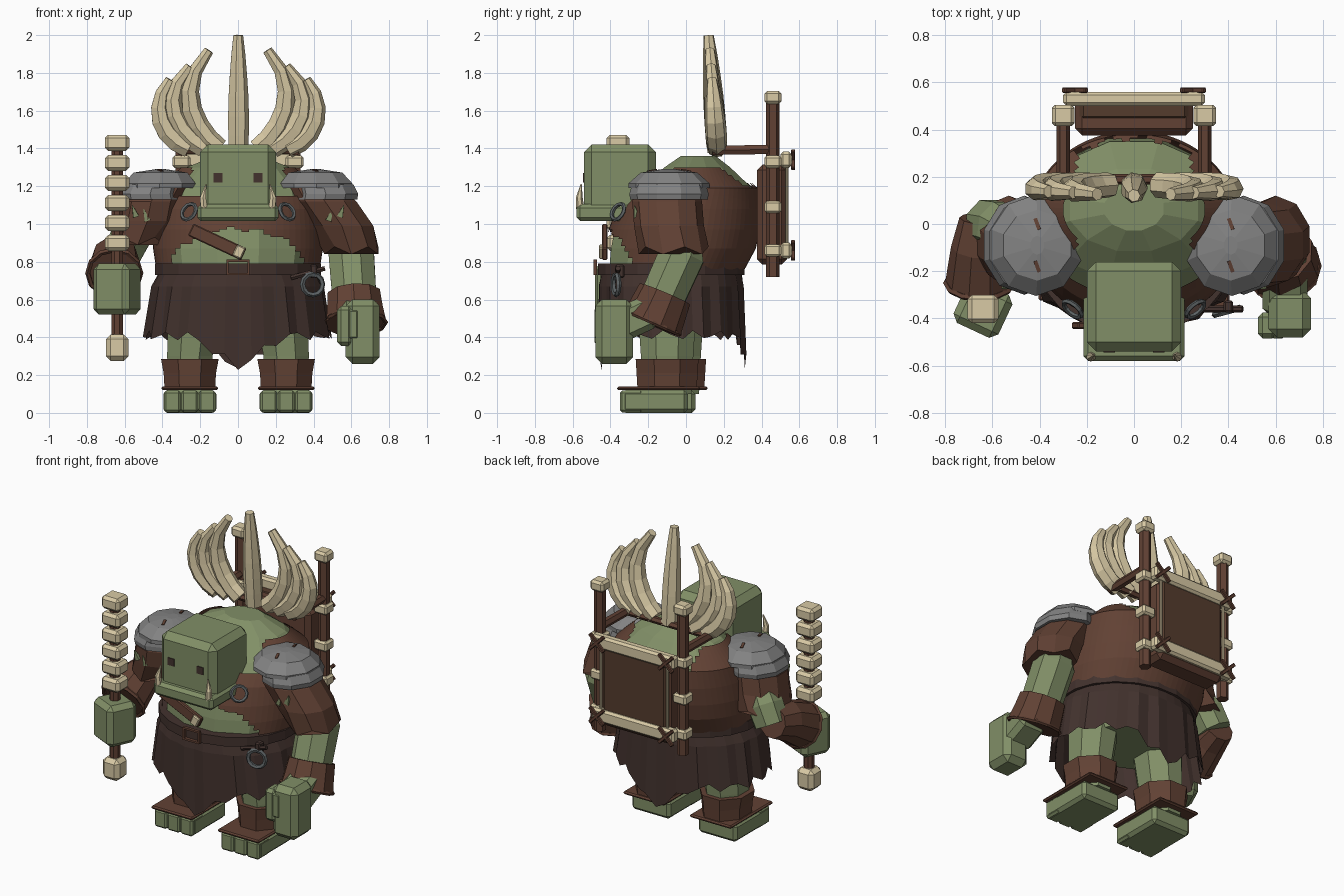
import bpy, bmesh, math
from mathutils import Vector, Euler
from mathutils.geometry import interpolate_bezier

if "Cube" in bpy.data.objects:
    bpy.data.objects.remove(bpy.data.objects["Cube"])


def material(name, *rgb):
    m = bpy.data.materials.new(name)
    m.use_nodes = True
    m.diffuse_color = (*rgb, 1)
    m.node_tree.nodes["Principled BSDF"].inputs["Base Color"].default_value = (*rgb, 1)
    return m


skin = material("green skin", .22, .275, .135)
bone = material("bone", .69, .59, .375)
leather = material("brown leather", .12, .053, .034)
cloth = material("dark cloth", .055, .032, .027)
hide = material("dark hide", .09, .045, .027)
iron = material("grey iron", .225, .225, .225)
steel = material("dark steel", .11, .125, .13)


def finish(name, bm, mat, loc=(0, 0, 0), rot=(0, 0, 0)):
    bmesh.ops.recalc_face_normals(bm, faces=bm.faces)
    me = bpy.data.meshes.new(name)
    bm.to_mesh(me)
    bm.free()
    me.materials.append(mat)
    ob = bpy.data.objects.new(name, me)
    ob.location = loc
    ob.rotation_euler = Euler([math.radians(a) for a in rot])
    bpy.context.scene.collection.objects.link(ob)


def loft(name, rings, mat, caps=True, keep=None):
    """Skin a list of rings; keep() filters faces by their centre."""
    bm = bmesh.new()
    rows = [[bm.verts.new(p) for p in r] for r in rings]
    n = len(rows[0])
    for a, b in zip(rows, rows[1:]):
        for i in range(n):
            j = (i + 1) % n
            bm.faces.new((a[i], a[j], b[j], b[i]))
    if caps:
        bm.faces.new(rows[0])
        bm.faces.new(rows[-1])
    if keep:
        gone = [f for f in bm.faces if not keep(f.calc_center_median())]
        bmesh.ops.delete(bm, geom=gone, context='FACES')
    finish(name, bm, mat)


def oval(x, y, z, rx, ry, n=10, jag=0):
    out = []
    for i in range(n):
        a = math.tau * (i + .5) / n
        out.append((x + rx * math.cos(a), y + ry * math.sin(a), z + jag * (-1) ** i))
    return out


def tube(name, path, radii, mat, n=6):
    path = [Vector(p) for p in path]
    rings = []
    for i, p in enumerate(path):
        d = (path[min(i + 1, len(path) - 1)] - path[max(i - 1, 0)]).normalized()
        ref = Vector((1, 0, 0)) if abs(d.y) > .8 else Vector((0, 1, 0))
        u = d.cross(ref).normalized()
        v = d.cross(u)
        rings.append([p + radii[i] * (u * math.cos(t) + v * math.sin(t))
                      for t in (math.tau * (k + .5) / n for k in range(n))])
    loft(name, rings, mat)


def box(name, loc, size, mat, bevel=.01, rot=(0, 0, 0)):
    bm = bmesh.new()
    bmesh.ops.create_cube(bm, size=1)
    bmesh.ops.scale(bm, vec=size, verts=bm.verts)
    if bevel:
        bmesh.ops.bevel(bm, geom=bm.edges[:], offset=bevel, segments=1, affect='EDGES')
    finish(name, bm, mat, loc, rot)


def hoop(name, loc, radius, thick, mat, rot=(90, 0, 0), n=12):
    bm = bmesh.new()
    grid = []
    for i in range(n):
        a = math.tau * i / n
        grid.append([bm.verts.new(((radius + thick * math.cos(b)) * math.cos(a),
                                   (radius + thick * math.cos(b)) * math.sin(a),
                                   thick * math.sin(b)))
                     for b in (math.tau * k / 5 for k in range(5))])
    for i in range(n):
        for k in range(5):
            a, b, m = grid[i], grid[(i + 1) % n], (k + 1) % 5
            bm.faces.new((a[k], b[k], b[m], a[m]))
    finish(name, bm, mat, loc, rot)


# Body: (height, half width, front, back)
BODY = [(.5, .3, -.28, .2), (.74, .41, -.42, .28), (.87, .43, -.41, .35),
        (.97, .43, -.39, .37), (1.08, .42, -.35, .375), (1.19, .4, -.25, .36),
        (1.3, .28, -.12, .24), (1.36, .13, -.03, .16)]


def body_ring(z, w, front, back, grow=0, n=12):
    return oval(0, (front + back) / 2, z, w + grow, (back - front) / 2 + grow, n)


loft("torso", [body_ring(*b) for b in BODY], skin)


def vest_covers(c):
    """Arched belly opening in front, ragged neck opening on top."""
    rag = .012 * math.sin(c.x * 45)
    if c.y < -.1:
        return (c.x / .36) ** 2 + ((c.z + rag - .75) / .225) ** 2 > 1 and c.z < 1.15
    return c.z + rag < 1.2 or abs(c.x) > .24


dense = []
for a, b in zip(BODY[1:-1], BODY[2:-1]):
    dense += [[p + (q - p) * t / 8 for p, q in zip(a, b)] for t in range(8)]
loft("vest", [body_ring(*b, grow=.02, n=72) for b in dense + [BODY[-2]]], leather, False, vest_covers)

# Head, jaw and face
box("head", (0, -.35, 1.225), (.4, .38, .39), skin, .04)
box("jaw", (0, -.4, 1.06), (.43, .36, .09), skin, .02)
for s in (1, -1):
    box("eye", (s * .105, -.541, 1.245), (.048, .008, .048), cloth, 0)
    tube("tusk", [(s * .18, -.56, 1.08), (s * .185, -.565, 1.14), (s * .17, -.555, 1.21)],
         (.022, .018, .003), bone)
box("neck", (0, -.18, 1.13), (.3, .2, .22), skin, .04)

# Belt, buckle and ragged skirt
loft("belt", [body_ring(z, .445, -.47, .315, n=20) for z in (.73, .79)], cloth)
for z in (.735, .805):
    box("buckle_bar", (0, -.48, z), (.12, .02, .012), leather, 0)
for s in (1, -1):
    box("buckle_side", (s * .055, -.48, .77), (.012, .02, .08), leather, 0)


def skirt_ring(z, w, front, back, pleat, ragged, n=44):
    pts = []
    for i in range(n):
        a = math.tau * i / n
        k = 1 + pleat * math.sin(i * 2.6)
        x, y = w * k * math.cos(a), (back - front) / 2 * k * math.sin(a)
        drop = .17 * max(0, 1 - abs(x) / .25) + .025 * math.sin(i * 2.3)
        pts.append((x, y + (front + back) / 2, z - drop * ragged))
    return pts


loft("skirt", [skirt_ring(.74, .42, -.45, .295, 0, 0), skirt_ring(.67, .455, -.46, .305, .015, 0),
               skirt_ring(.41, .495, -.455, .315, .03, 1)], cloth, False)

# Legs, boot cuffs and toed feet
for s, side, y in ((1, "left", -.1), (-1, "right", -.06)):
    x = s * .255
    loft(side + "_leg", [oval(x, y, .1, .12, .14, 8), oval(x, y, .3, .13, .15, 8),
                         oval(x * .9, y, .58, .15, .17, 8)], skin)
    loft(side + "_boot_cuff", [oval(x, y, .13, .145, .17, 8), oval(x, y, .21, .15, .175, 8),
                               oval(x, y, .285, .165, .18, 8)], leather)
    box(side + "_boot_brim", (x, y - .045, .13), (.3, .44, .02), leather, .008)
    box(side + "_foot", (x, y - .065, .06), (.28, .35, .12), skin, .02)
    for k in (-1, 0, 1):
        box(side + "_toe", (x + k * .093, y - .19, .06), (.09, .12, .115), skin, .012)

# Shoulder plates, torn sleeves and chest rings
for s, low, reach in ((1, .86, .6), (-1, .91, .53)):
    loft("sleeve", [oval(s * .38, -.09, 1.23, .14, .14), oval(s * .46, -.1, 1.12, .175, .185),
                    oval(s * (reach - .05), -.09, (low + 1.12) / 2, .175, .185),
                    oval(s * reach, -.065, low, .15, .185, jag=.02)], leather)
    for dx, z in ((.48, 1.02), (.54, 1.04)):
        tube("sleeve_tear", [(s * dx, -.26, z), (s * (dx + .02), -.275, z + .06)], (.022, .002), skin, 4)
    loft("lower_shoulder_plate", [oval(s * .46, -.09, 1.13, .18, .205), oval(s * .465, -.09, 1.16, .18, .21),
                                  oval(s * .45, -.09, 1.21, .17, .195)], iron)
    loft("upper_shoulder_plate", [oval(s * .415, -.09, 1.19, .2, .215), oval(s * .415, -.09, 1.215, .2, .215),
                                  oval(s * .41, -.09, 1.272, .15, .15), oval(s * .41, -.09, 1.29, .03, .04)], iron)
    hoop("chest_ring", (s * .26, -.36, 1.065), .046, .011, steel, (65, 0, s * 40))
    for k in (-1, 1):
        box("plate_scratch", (s * .41, -.09 + k * .09, 1.283), (.016, .05, .008), leather, 0, (-k * 10, 0, 20))

# Left arm with fist
tube("left_forearm", [(.59, -.01, .9), (.6, -.02, .84), (.62, -.15, .55)], (.1, .13, .125), skin, 8)
tube("left_bracer", [(.614, -.112, .63), (.62, -.15, .54), (.625, -.18, .475)], (.145, .155, .165), leather, 10)
hoop("left_bracer_rim", (.625, -.178, .48), .158, .012, leather, (-24, 0, 0))
box("left_wrist", (.64, -.27, .5), (.19, .2, .18), skin, .03, (25, 0, 0))
box("left_palm", (.66, -.38, .43), (.18, .2, .34), skin, .035)
box("left_thumb", (.565, -.43, .46), (.08, .11, .21), skin, .02)
box("left_curled_finger", (.61, -.46, .47), (.06, .05, .16), skin, .012)

# Right arm gripping the club
tube("right_upper_arm", [(-.5, -.05, 1.02), (-.57, -.01, .93), (-.62, 0, .83)], (.1, .115, .11), skin, 8)
tube("right_bracer", [(-.64, .02, .85), (-.65, -.1, .82), (-.655, -.25, .74)], (.1, .125, .145), leather, 10)
hoop("right_bracer_rim", (-.655, -.25, .74), .14, .014, leather, (-62, 0, 0))
box("right_hand", (-.64, -.36, .655), (.21, .2, .27), skin, .03, (0, 0, -25))

# Bone club
CX, CY = -.64, -.36
tube("club_shaft", [(CX, CY, .36), (CX, CY, 1.44)], (.033, .033), leather, 8)
for i in range(6):
    box("club_vertebra", (CX, CY, .9 + i * .106), (.13, .12, .085), bone, .018)
box("club_pommel", (CX, CY, .345), (.12, .12, .14), bone, .025)

# Fan of curved horns, each a curve of root, two handles and tip
CREST = [[(.26, 1.4), (.4, 1.45), (.475, 1.62), (.36, 1.765)],
         [(.18, 1.4), (.32, 1.47), (.43, 1.66), (.255, 1.835)],
         [(.1, 1.4), (.22, 1.48), (.35, 1.7), (.155, 1.92)]]
CREST += [[(-x, z) for x, z in h] for h in CREST]
CREST.append([(0, z) for z in (1.38, 1.55, 1.8, 2)])
for horn in CREST:
    knots = [Vector((x, .165 - .075 * (z - 1.4), z)) for x, z in horn]
    tube("crest_horn", interpolate_bezier(*knots, 7),
         (.054, .057, .058, .055, .048, .039, .027), bone, 7)
tube("crest_bar", [(-.3, .19, 1.39), (.3, .19, 1.39)], (.022, .022), leather)

# Back frame with stretched hide
for s in (1, -1):
    x = s * .3
    tube("frame_post", [(x, .46, .72), (x, .46, 1.66)], (.036, .036), leather)
    tube("frame_arm", [(x, .14, 1.39), (x, .46, 1.395)], (.028, .028), leather)
    box("post_cap", (x, .46, 1.67), (.095, .09, .07), bone, .015)
    for z in (.86, 1.09, 1.33):
        box("post_joint", (x, .46, z), (.095, .09, .065), bone, .012)
    box("frame_side_strip", (s * .24, .535, 1.09), (.016, .015, .42), bone, .004)
    for z in (.86, 1.34):
        for tilt in (45, -45):
            box("cross_strap", (s * .25, .567, z), (.14, .022, .022), leather, .004, (0, tilt, 0))
box("hide_panel", (0, .49, 1.09), (.46, .1, .46), hide, .015)
box("bed_roll", (0, .455, 1.05), (.5, .16, .53), leather, .03)
for z in (.86, 1.34):
    box("frame_rail", (0, .53, z), (.6, .06, .085), bone, .014)

# Chest strap, belt ring and its hanger
box("chest_strap", (-.11, -.43, .905), (.31, .03, .07), leather, .006, (0, 25, 0))
box("strap_tip", (.005, -.45, .853), (.05, .02, .065), bone, .006, (0, 25, 0))
hoop("belt_ring", (.395, -.37, .68), .055, .014, steel, (90, 0, 15))
tube("belt_peg", [(.28, -.36, .715), (.46, -.36, .765)], (.014, .014), cloth)
box("belt_loop", (.4, -.35, .75), (.04, .05, .07), cloth, .008)
